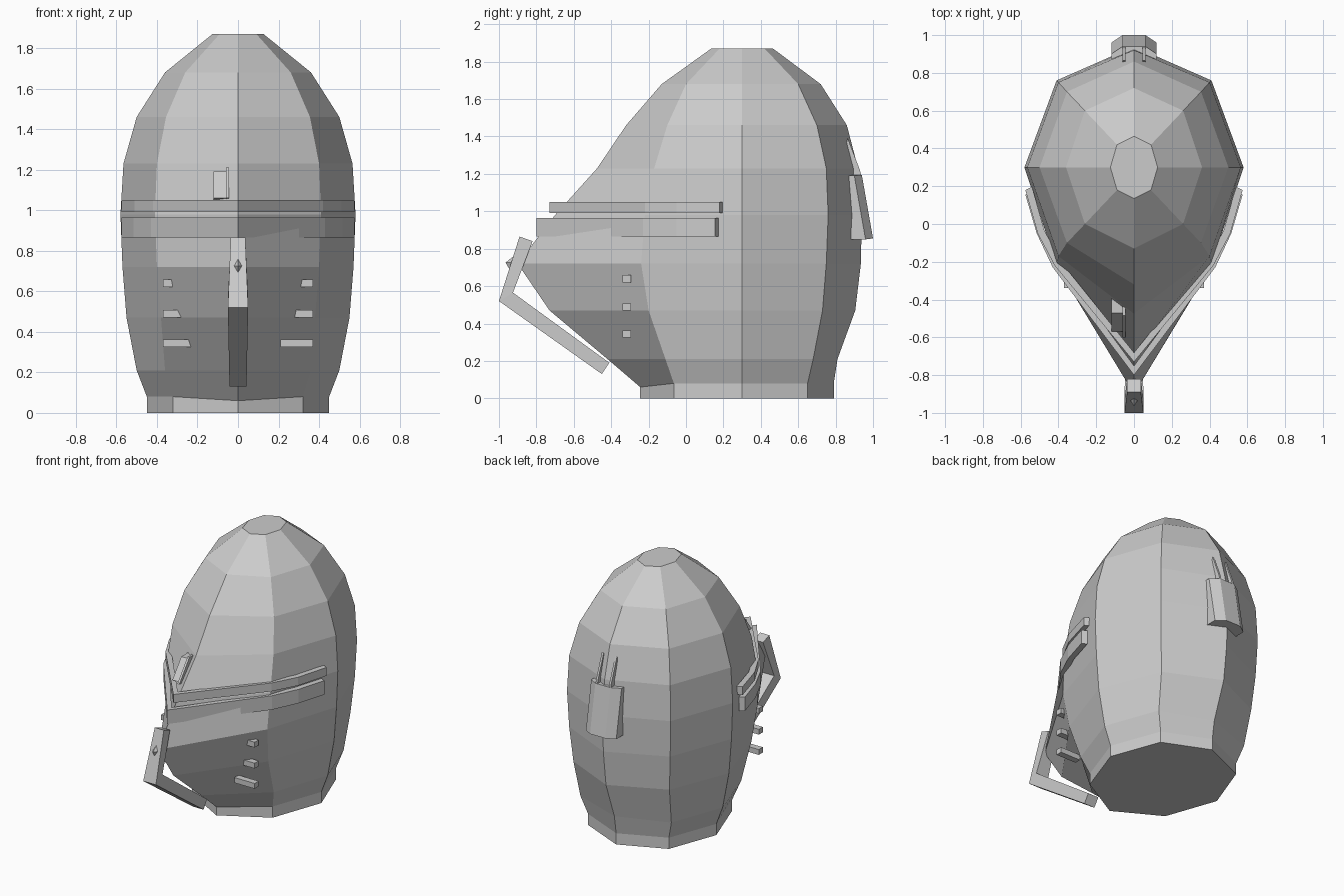
import bpy, bmesh

if "Cube" in bpy.data.objects:
    bpy.data.objects.remove(bpy.data.objects["Cube"])

steel = bpy.data.materials.new("steel_grey")
steel.diffuse_color = (0.6, 0.6, 0.6, 1)
steel.use_nodes = True
steel.node_tree.nodes["Principled BSDF"].inputs["Base Color"].default_value = steel.diffuse_color


def make(name, verts, faces):
    """Flat-shaded object with outward normals."""
    me = bpy.data.meshes.new(name)
    me.from_pydata(verts, [], faces)
    bm = bmesh.new()
    bm.from_mesh(me)
    bmesh.ops.recalc_face_normals(bm, faces=bm.faces)
    bm.to_mesh(me)
    bm.free()
    me.materials.append(steel)
    ob = bpy.data.objects.new(name, me)
    bpy.context.collection.objects.link(ob)
    return ob


def loft(name, rings):
    """Closed skin through rings of equal point count, capped at both ends."""
    n = len(rings[0])
    verts = [p for r in rings for p in r]
    faces = [(k * n + i, k * n + (i + 1) % n, (k + 1) * n + (i + 1) % n, (k + 1) * n + i)
             for k in range(len(rings) - 1) for i in range(n)]
    faces += [tuple(range(n)), tuple(range(len(verts) - n, len(verts)))]
    return make(name, verts, faces)


def slab(name, profile, x0, x1):
    """Side (y, z) profile extruded across x."""
    return loft(name, [[(x, y, z) for y, z in profile] for x in (x0, x1)])


# Shell rows: z, side x, diagonal x, back y, back diagonal y, front diagonal y, front y
rows = [
    (0.00, 0.45, 0.32, 0.79, 0.65, -0.065, -0.245),
    (0.08, 0.45, 0.32, 0.79, 0.65, -0.065, -0.245),
    (0.21, 0.50, 0.36, 0.81, 0.68, -0.11, -0.42),
    (0.47, 0.55, 0.38, 0.905, 0.73, -0.20, -0.73),
    (0.72, 0.57, 0.40, 0.935, 0.75, -0.24, -0.90),
    (0.98, 0.58, 0.41, 0.94, 0.76, -0.22, -0.70),
    (1.23, 0.565, 0.40, 0.92, 0.75, -0.17, -0.475),
    (1.46, 0.50, 0.355, 0.86, 0.70, -0.10, -0.32),
    (1.68, 0.36, 0.26, 0.72, 0.60, 0.00, -0.13),
    (1.87, 0.125, 0.09, 0.465, 0.42, 0.18, 0.135),
]
rings = []
for i, (z, sx, dx, by, bdy, fdy, fy) in enumerate(rows):
    fz = 0.06 if i == 1 else z  # collar dips at the front
    rings.append([(0, fy, fz), (dx, fdy, z), (sx, 0.3, z), (dx, bdy, z),
                  (0, by, z), (-dx, bdy, z), (-sx, 0.3, z), (-dx, fdy, z)])
loft("helmet_shell", rings)


# Brow bands wrapping the front in a V
def band(name, half, z0, z1, t=0.035):
    outer = half + [(-x, y) for x, y in half[-2::-1]]
    inner = [(x - t if x > 0 else x + t if x < 0 else 0, y + (t * 1.4 if x == 0 else t * 0.5))
             for x, y in outer]
    loft(name, [[(a[0], a[1], z0), (a[0], a[1], z1), (b[0], b[1], z1), (b[0], b[1], z0)]
                for a, b in zip(outer, inner)])


band("upper_brow_band", [(0.575, 0.18), (0.51, -0.05), (0.42, -0.22), (0, -0.73)], 0.99, 1.05)
band("lower_brow_band", [(0.575, 0.155), (0.515, -0.05), (0.43, -0.23), (0, -0.80)], 0.865, 0.965)

# Angled guard running down the front ridge
path = [((-0.89, 0.865), (-0.82, 0.84), 0.036),
        ((-1.00, 0.52), (-0.925, 0.565), 0.05),
        ((-0.45, 0.13), (-0.41, 0.19), 0.042)]
loft("front_guard", [[(-w, *o), (w, *o), (w, *i), (-w, *i)] for o, i, w in path])
# Small diamond stud on the guard
make("guard_stud",
     [(0, -0.965, 0.725), (0.022, -0.93, 0.725), (-0.022, -0.93, 0.725),
      (0, -0.91, 0.77), (0, -0.94, 0.685)],
     [(0, 1, 3), (0, 3, 2), (0, 2, 4), (0, 4, 1), (1, 4, 2, 3)])

# Breathing vent tabs, mirrored on both cheeks
for side, label in ((1, "right"), (-1, "left")):
    for k, (z, x0) in enumerate(((0.345, 0.21), (0.49, 0.28), (0.64, 0.31))):
        slab(f"vent_{label}_{k + 1}",
             [(-0.34, z - 0.02), (-0.295, z - 0.02), (-0.295, z + 0.018), (-0.34, z + 0.018)],
             side * x0, side * 0.37)

# Rear socket with two tapering prongs
loft("rear_socket", [
    [(-0.12, y - 0.15, z), (-0.12, y - 0.04, z), (-0.06, y, z + 0.005),
     (0.06, y, z + 0.005), (0.12, y - 0.04, z), (0.12, y - 0.15, z)]
    for y, z in ((1.0, 0.85), (0.94, 1.19))])
for side, label in ((1, "right"), (-1, "left")):
    slab(f"rear_prong_{label}", [(0.80, 1.17), (0.942, 1.17), (0.93, 1.22), (0.865, 1.39)],
         side * 0.045, side * 0.06)

# Small clip on the left of the brow
slab("brow_clip", [(-0.38, 1.19), (-0.47, 1.19), (-0.57, 1.06), (-0.5, 1.05)], -0.12, -0.06)
slab("brow_clip_wall", [(-0.38, 1.21), (-0.485, 1.21), (-0.60, 1.06), (-0.5, 1.05)], -0.06, -0.045)
